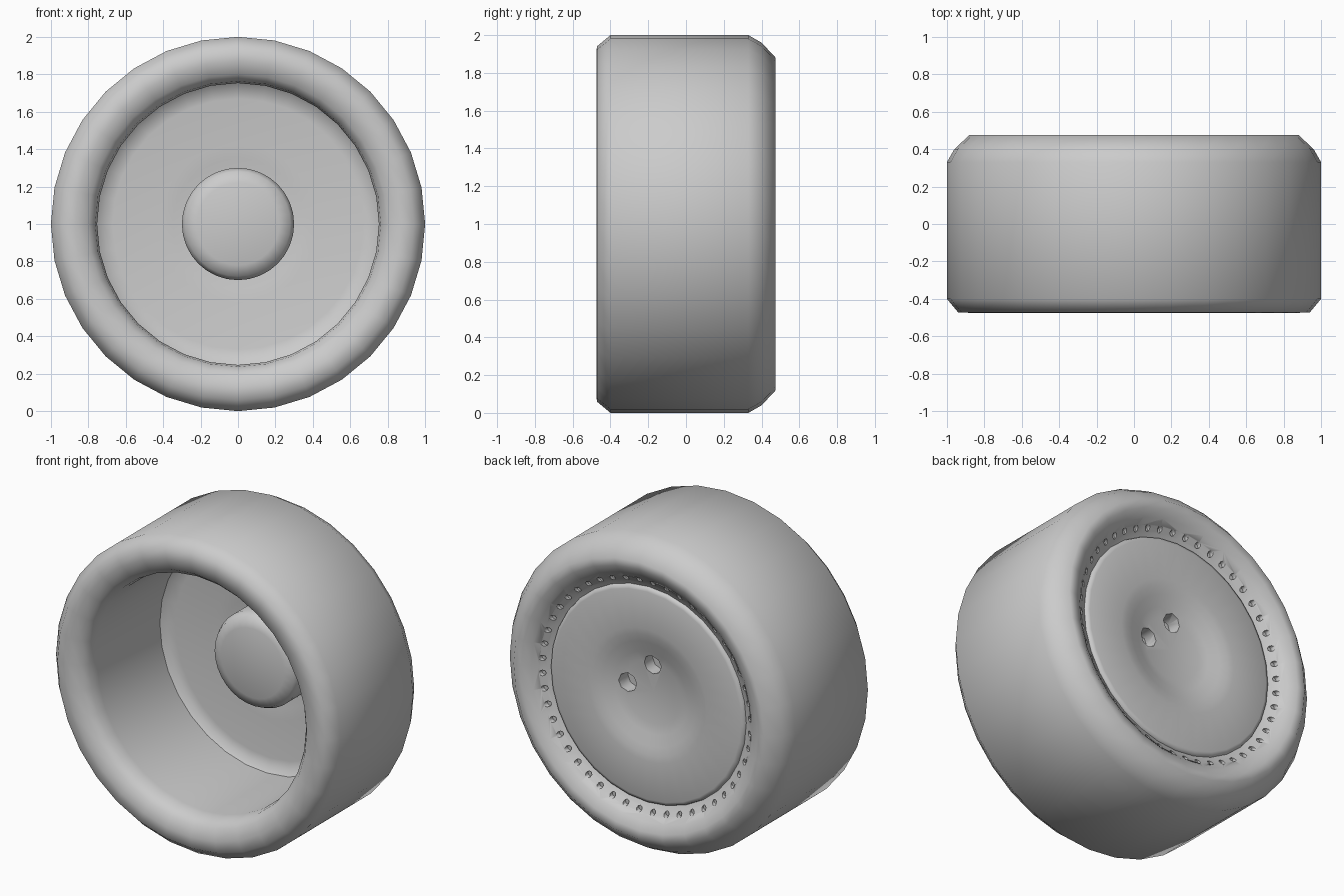
import bpy, bmesh
from math import sin, cos, pi, radians
from mathutils import Matrix, Vector

if "Cube" in bpy.data.objects:
    bpy.data.objects.remove(bpy.data.objects["Cube"])

grey = bpy.data.materials.new("plain_grey")
grey.use_nodes = True
colour = (0.6, 0.6, 0.6, 1)
grey.diffuse_color = colour
grey.node_tree.nodes["Principled BSDF"].inputs["Base Color"].default_value = colour


def add_object(name, bm):
    mesh = bpy.data.meshes.new(name)
    bm.to_mesh(mesh)
    bm.free()
    mesh.materials.append(grey)
    obj = bpy.data.objects.new(name, mesh)
    bpy.context.collection.objects.link(obj)
    return obj


def lathe(name, profile, steps=32):
    """Turn a (radius, y) profile about the wheel axle."""
    bm = bmesh.new()
    verts = [bm.verts.new((r, y, 1)) for r, y in profile]
    edges = [bm.edges.new(pair) for pair in zip(verts, verts[1:])]
    bmesh.ops.spin(bm, geom=verts + edges, cent=(0, 0, 1), axis=(0, 1, 0),
                   angle=2 * pi, steps=steps)
    bmesh.ops.remove_doubles(bm, verts=bm.verts, dist=0.0005)
    bmesh.ops.recalc_face_normals(bm, faces=bm.faces)
    return add_object(name, bm)


def add_peg(bm, radius, depth, angle, ring, y, sides):
    """Cylinder along y, placed on a ring around the axle."""
    place = Vector((ring * cos(angle), y, 1 + ring * sin(angle)))
    bmesh.ops.create_cone(
        bm, cap_ends=True, segments=sides, radius1=radius, radius2=radius, depth=depth,
        matrix=Matrix.Translation(place) @ Matrix.Rotation(pi / 2, 4, 'X'))


# Wheel shell: hub boss, dish, straight inner wall, front lip, tread, back rim, back disc
front_dish = [(0, 0.14), (0.22, 0.145), (0.28, 0.165), (0.3, 0.21), (0.3, 0.34),
              (0.35, 0.335), (0.42, 0.325), (0.67, 0.325), (0.72, 0.315)]
barrel = [(0.753, 0.29), (0.753, -0.34), (0.763, -0.405), (0.8, -0.452),
          (0.87, -0.475), (0.94, -0.472), (1, -0.4)]
back_rim = [(1, 0.33), (0.96, 0.4), (0.88, 0.475), (0.83, 0.47), (0.78, 0.44),
            (0.745, 0.41), (0.71, 0.385), (0.685, 0.372)]
back_disc = [(0.68, 0.385), (0.66, 0.392), (0.42, 0.39), (0.38, 0.385), (0.33, 0.372),
             (0.26, 0.35), (0.2, 0.335), (0, 0.328)]
wheel = lathe("wheel", front_dish + barrel + back_rim + back_disc)

# Blind bolt holes in the hub and a ring of small dimples round the disc
bm = bmesh.new()
for angle in (0.1, pi / 2):
    add_peg(bm, 0.06, 0.2, angle, 0.175, 0.35, 8)
for i in range(48):
    add_peg(bm, 0.018, 0.06, 2 * pi * (i + 0.5) / 48, 0.73, 0.41, 8)
cutter = add_object("hole_cutter", bm)
cutter.hide_render = True

cut = wheel.modifiers.new("holes", 'BOOLEAN')
cut.operation = 'DIFFERENCE'
cut.solver = 'EXACT'
cut.object = cutter
bpy.context.view_layer.objects.active = wheel
wheel.select_set(True)
bpy.ops.object.modifier_apply(modifier=cut.name)
bpy.data.objects.remove(cutter)
bpy.ops.object.shade_smooth_by_angle(angle=radians(52))
